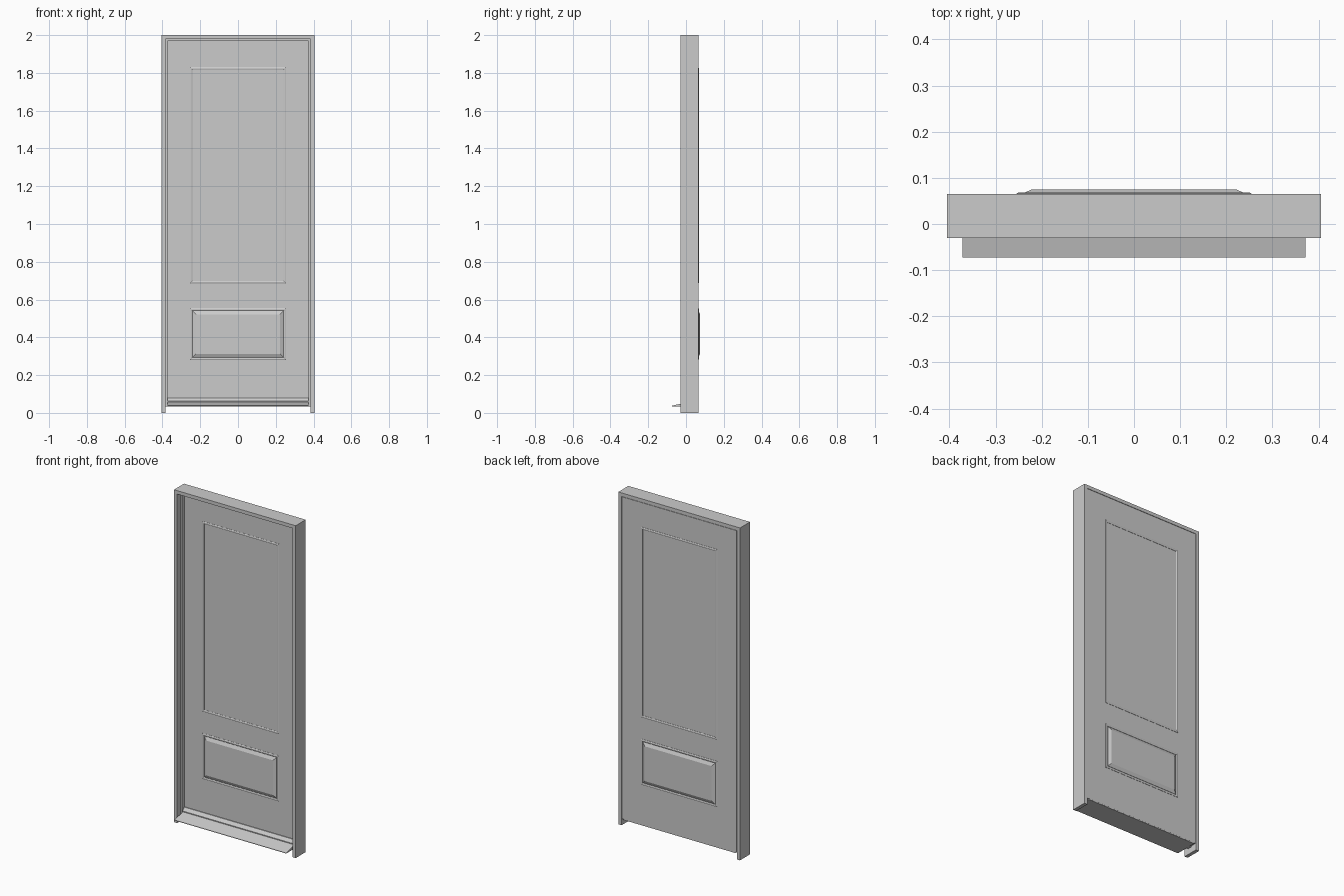
import bpy, bmesh

if "Cube" in bpy.data.objects:
    bpy.data.objects.remove(bpy.data.objects["Cube"])

HALF, TOP = 0.405, 2.0
LEAF_FRONT, LEAF_BACK = 0.025, 0.065


def finish(bm, name):
    bmesh.ops.recalc_face_normals(bm, faces=bm.faces[:])
    me = bpy.data.meshes.new(name)
    bm.to_mesh(me)
    bm.free()
    ob = bpy.data.objects.new(name, me)
    bpy.context.collection.objects.link(ob)
    return ob


def loft(name, rings, close_profile=False):
    """Join equal closed rings of points; cap the ends or wrap round."""
    bm = bmesh.new()
    rows = [[bm.verts.new(p) for p in r] for r in rings]
    n = len(rows[0])
    pairs = list(zip(rows, rows[1:]))
    if close_profile:
        pairs.append((rows[-1], rows[0]))
    else:
        bm.faces.new(rows[0])
        bm.faces.new(rows[-1])
    for a, b in pairs:
        for i in range(n):
            j = (i + 1) % n
            bm.faces.new((a[i], a[j], b[j], b[i]))
    return finish(bm, name)


def arch(name, profile, bottom):
    """Sweep a (half width, y) profile up, across and down with mitres."""
    def section(side, z):
        return [(side * w, y, TOP - (HALF - w) if z is None else z)
                for w, y in profile]
    return loft(name, [section(-1, bottom), section(-1, None),
                       section(1, None), section(1, bottom)])


def rect(w, z0, z1, inset, y):
    w, z0, z1 = w - inset, z0 + inset, z1 - inset
    return [(-w, y, z0), (w, y, z0), (w, y, z1), (-w, y, z1)]


def face_y(h, back):
    return LEAF_BACK + h if back else LEAF_FRONT - h


# Outer frame with open bottom
arch("frame", [(0.405, -0.03), (0.384, -0.03), (0.384, 0.065), (0.405, 0.065)], 0.0)

# Door stop inside the frame
arch("door_stop", [(0.3845, 0.0), (0.373, 0.0), (0.373, 0.026), (0.3845, 0.026)], 0.035)

# Door leaf
loft("door_leaf", [[(-0.382, y, 0.04), (0.382, y, 0.04), (0.382, y, 1.977), (-0.382, y, 1.977)]
                   for y in (LEAF_FRONT, LEAF_BACK - 0.0005)])

# Sloping sill with raised weather bar
sill = [(-0.073, 0.035), (0.064, 0.035), (0.064, 0.05), (0.03, 0.05),
        (0.03, 0.08), (0.02, 0.08), (0.006, 0.062), (0.006, 0.057), (-0.073, 0.038)]
loft("sill", [[(x, y, z) for y, z in sill] for x in (-0.372, 0.372)])

# Mouldings on both faces, and the raised lower panel
bead = [(0, -0.002), (0, 0.001), (0.004, 0.003), (0.009, 0.003),
        (0.013, 0.001), (0.013, -0.002)]
field = [(0, -0.002), (0, 0.001), (0.019, 0.01)]
for back, label in ((False, "front"), (True, "back")):
    for part, z0, z1 in (("upper", 0.685, 1.83), ("lower", 0.28, 0.555)):
        loft(f"{part}_moulding_{label}",
             [rect(0.255, z0, z1, i, face_y(h, back)) for i, h in bead], True)
    loft(f"raised_panel_{label}",
         [rect(0.241, 0.294, 0.541, i, face_y(h, back)) for i, h in field])
